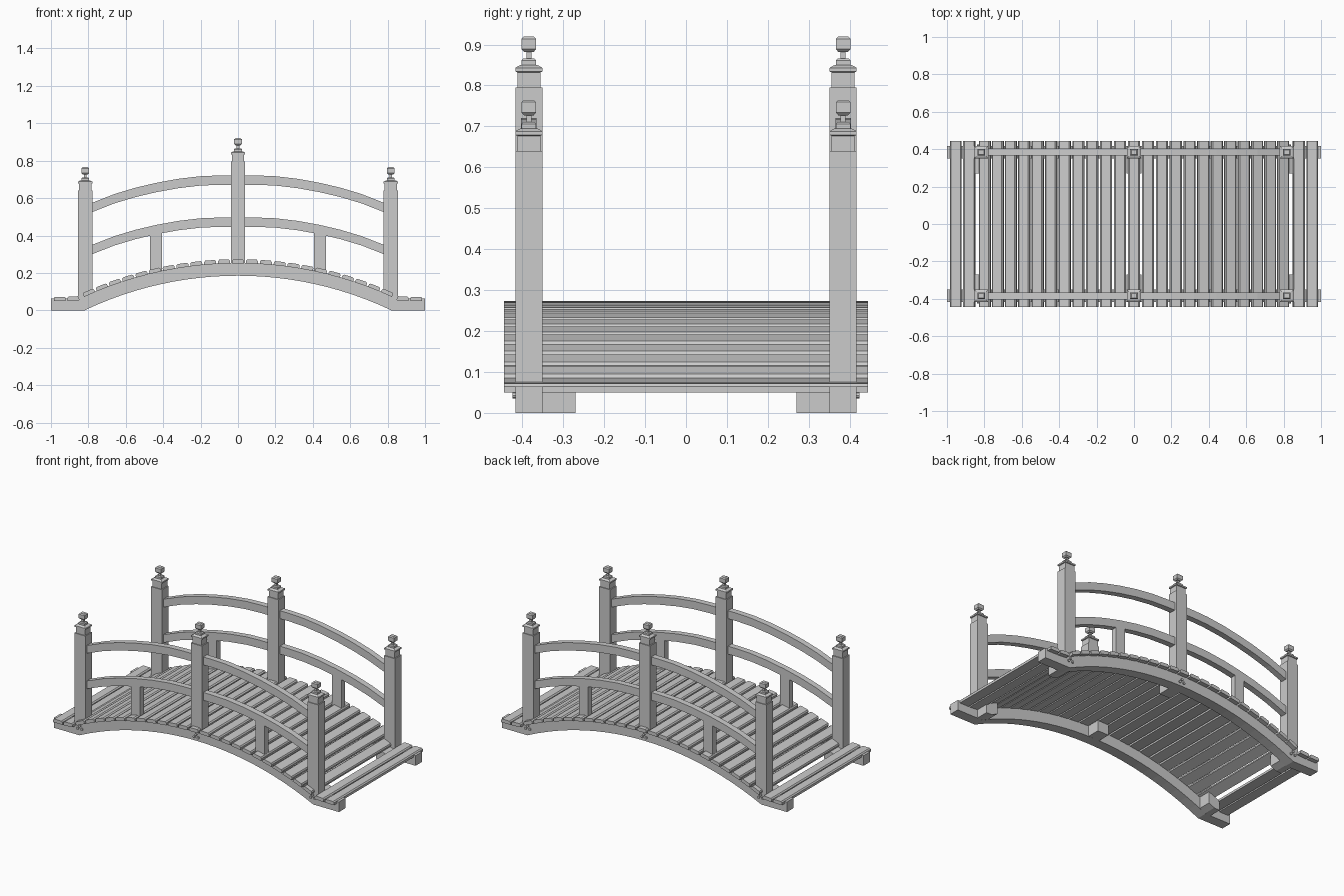
import bpy, bmesh, math
from mathutils import Matrix

if "Cube" in bpy.data.objects:
    bpy.data.objects.remove(bpy.data.objects["Cube"])

YC = 0.384            # centre line of each side frame
ARC_Z = -1.725        # centre height of the deck arc
R_LOW, R_TOP, R_DECK = 1.91, 1.98, 1.987


def arc(r, x):
    return math.sqrt(r * r - x * x) + ARC_Z


def finish(bm, name):
    bmesh.ops.recalc_face_normals(bm, faces=bm.faces)
    me = bpy.data.meshes.new(name)
    bm.to_mesh(me)
    bm.free()
    ob = bpy.data.objects.new(name, me)
    bpy.context.collection.objects.link(ob)
    return ob


def extrude_profile(name, pts, y0, y1):
    """Extrude an x-z outline from y0 to y1."""
    bm = bmesh.new()
    f = bm.faces.new([bm.verts.new((x, y0, z)) for x, z in pts])
    g = bmesh.ops.extrude_face_region(bm, geom=[f])
    vs = [v for v in g["geom"] if isinstance(v, bmesh.types.BMVert)]
    bmesh.ops.translate(bm, verts=vs, vec=(0, y1 - y0, 0))
    return finish(bm, name)


def box(name, x0, x1, y0, y1, z0, z1):
    return extrude_profile(name, [(x0, z0), (x1, z0), (x1, z1), (x0, z1)], y0, y1)


def square_stack(name, x, y, rings):
    """Loft square rings given as (width along y, width along x, z)."""
    bm = bmesh.new()
    loops = []
    for wy, wx, z in rings:
        loops.append([bm.verts.new((x + sx * wx / 2, y + sy * wy / 2, z))
                      for sx, sy in ((-1, -1), (1, -1), (1, 1), (-1, 1))])
    for a, b in zip(loops, loops[1:]):
        for i in range(4):
            j = (i + 1) % 4
            bm.faces.new((a[i], a[j], b[j], b[i]))
    bm.faces.new(loops[0][::-1])
    bm.faces.new(loops[-1])
    return finish(bm, name)


def mirrored(half):
    """Half curve from x = 0 outward -> full curve left to right."""
    return [(-x, z) for x, z in half[:0:-1]] + half


# post head: (y width, height above the post shaft)
HEAD = [(.056, 0), (.056, .037), (.066, .039), (.066, .048), (.046, .054),
        (.036, .055), (.036, .066), (.026, .071), (.012, .071), (.012, .087),
        (.024, .087), (.036, .094), (.036, .119), (.024, .125)]


def post(name, x, y, z0, z1):
    rings = [(.066, .077, z0), (.066, .077, z1)]
    rings += [(w, w * 1.16, z1 + h) for w, h in HEAD]
    square_stack(name, x, y, rings)


def bolts(name, x, z, y, side):
    """Three small bolt heads in a triangle."""
    bm = bmesh.new()
    for dx, dz in ((0, .011), (-.014, -.007), (.014, -.007)):
        m = Matrix.Translation((x + dx, y + side * .034, z + dz)) @ Matrix.Rotation(math.pi / 2, 4, 'X')
        bmesh.ops.create_cone(bm, cap_ends=True, segments=8, radius1=.008,
                              radius2=.008, depth=.012, matrix=m)
    finish(bm, name)


# side beam outline: flat feet joined by an arch
N = 24
low = [(-.82 + 1.64 * i / N, arc(R_LOW, -.82 + 1.64 * i / N)) for i in range(N + 1)]
top = [(-.848 + 1.696 * i / N, arc(R_TOP, -.848 + 1.696 * i / N)) for i in range(N + 1)]
beam = [(-1, 0)] + low + [(1, 0), (1, .064)] + top[::-1] + [(-1, .064)]

# rail top edge, half
RAIL = [(0, .721), (.1, .721), (.2, .717), (.32, .703), (.44, .681),
        (.55, .655), (.66, .622), (.79, .571)]

for side, tag in ((-1, "front"), (1, "back")):
    y = side * YC
    extrude_profile(tag + "_side_beam", beam, y - .033, y + .033)

    # two curved handrails
    for drop, rname in ((0, "upper"), (.225, "lower")):
        t = mirrored([(x, z - drop) for x, z in RAIL])
        b = [(x, z - .05) for x, z in t]
        extrude_profile(f"{tag}_{rname}_rail", b + t[::-1], y - .019, y + .019)

    # posts, inner support blocks and bolts
    yi = sorted((side * .27, side * .352))
    for x, z0, z1, bz, pname in ((-.817, .05, .64, .05, "left"),
                                 (0, .2, .795, .215, "centre"),
                                 (.817, .05, .64, .05, "right")):
        post(f"{tag}_{pname}_post", x, y, z0, z1)
        xs = [x - .039 + .078 * i / 6 for i in range(7)]
        lo = [(a, max(0, arc(R_LOW, a))) for a in xs]
        up = [(a, max(.06, arc(R_TOP, a) - .002)) for a in xs]
        extrude_profile(f"{tag}_{pname}_support_block", lo + up[::-1], *yi)
        bolts(f"{tag}_{pname}_bolts", x, bz, y, side)

    # short balusters under the lower rail
    for x, bname in ((-.4375, "left"), (.4375, "right")):
        box(f"{tag}_{bname}_baluster", x - .032, x + .032, y - .019, y + .019, .18, .425)


# deck planks with chamfered top edges
W, T, C = .032, .011, .007
PLANK = [(-W, -T), (W, -T), (W, T - C), (W - C, T), (C - W, T), (-W, T - C)]


def plank(name, x, z, angle):
    ob = extrude_profile(name, PLANK, -.445, .445)
    ob.data.transform(Matrix.Translation((x, 0, z)) @ Matrix.Rotation(angle, 4, 'Y'))


for i in range(-11, 12):
    a = i * .0746 / R_DECK
    plank(f"deck_plank_{i + 12}", R_DECK * math.sin(a), R_DECK * math.cos(a) + ARC_Z, a)
for s, tag in ((-1, "left"), (1, "right")):
    plank(tag + "_end_plank", s * .953, .061, 0)
    plank(tag + "_second_plank", s * .881, .063, s * .06)
